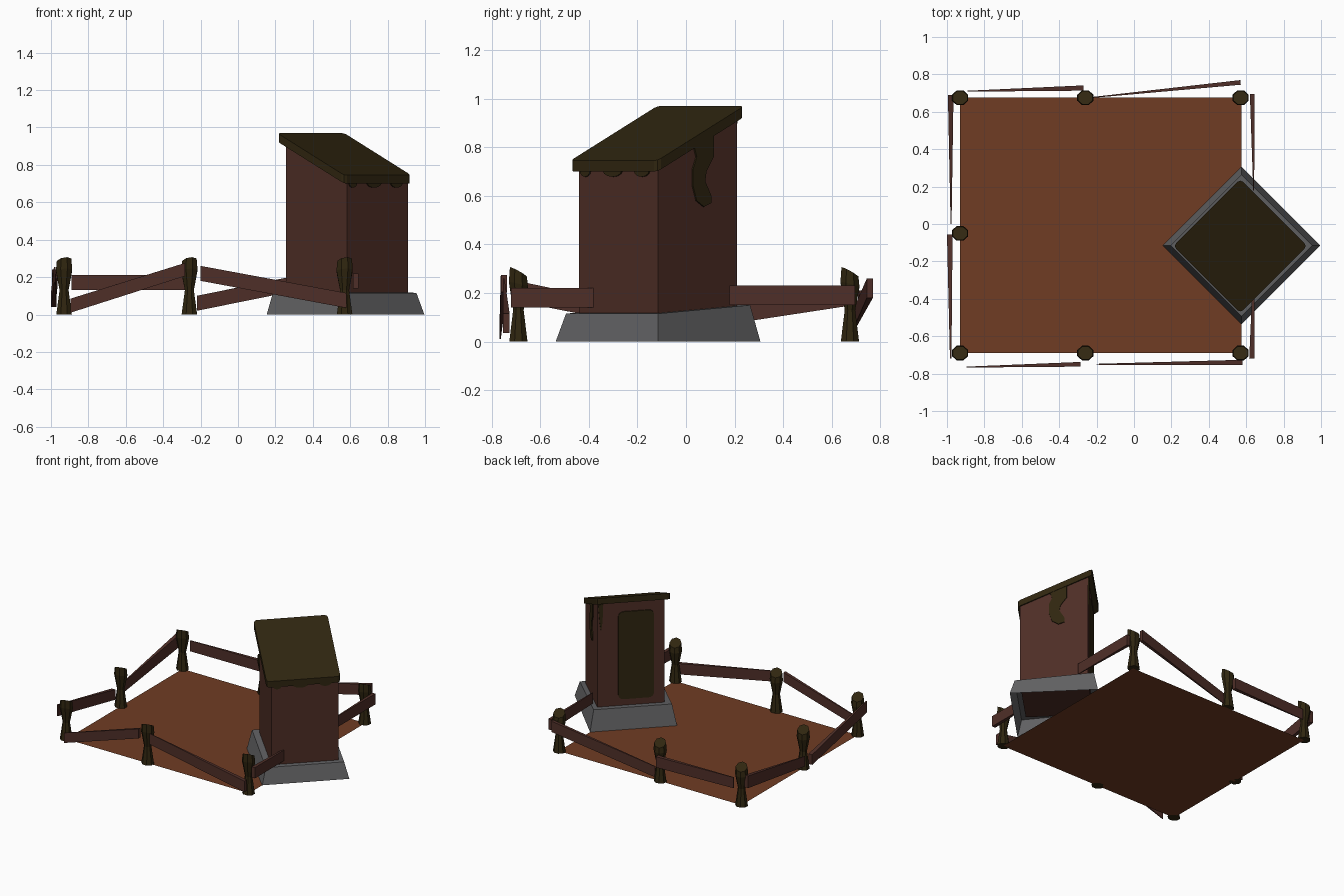
import bpy, bmesh, math
from mathutils import Vector, Matrix

if "Cube" in bpy.data.objects:
    bpy.data.objects.remove(bpy.data.objects["Cube"])


def mat(name, rgb):
    m = bpy.data.materials.new(name)
    m.diffuse_color = (*rgb, 1)
    m.use_nodes = True
    m.node_tree.nodes["Principled BSDF"].inputs["Base Color"].default_value = m.diffuse_color
    return m


EARTH = mat("earth brown", (0.16, 0.045, 0.017))
WALL = mat("wall brown", (0.075, 0.027, 0.019))
RAIL = mat("rail brown", (0.078, 0.028, 0.021))
OLIVE = mat("dark olive", (0.029, 0.019, 0.005))
STONE = mat("stone grey", (0.12, 0.12, 0.125))


def make(name, verts, faces, material, matrix=None):
    bm = bmesh.new()
    vs = [bm.verts.new(v) for v in verts]
    for f in faces:
        bm.faces.new([vs[i] for i in f])
    bmesh.ops.recalc_face_normals(bm, faces=bm.faces)
    me = bpy.data.meshes.new(name)
    bm.to_mesh(me)
    bm.free()
    me.materials.append(material)
    ob = bpy.data.objects.new(name, me)
    bpy.context.collection.objects.link(ob)
    if matrix:
        ob.matrix_world = matrix
    return ob


def loft(name, rings, material, matrix=None, bottom=True):
    """Join rings of equal length with quads and cap the ends."""
    n = len(rings[0])
    verts = [p for r in rings for p in r]
    faces = [(k * n + i, k * n + (i + 1) % n, (k + 1) * n + (i + 1) % n, (k + 1) * n + i)
             for k in range(len(rings) - 1) for i in range(n)]
    faces.append(range((len(rings) - 1) * n, len(rings) * n))
    if bottom:
        faces.append(range(n - 1, -1, -1))
    return make(name, verts, faces, material, matrix)


def square(h, zfun):
    return [(x, y, zfun(x)) for x, y in ((-h, -h), (h, -h), (h, h), (-h, h))]


def rounded(w, h, r, n=4):
    """Rounded rectangle outline with half sizes w, h."""
    pts = []
    for q, (sx, sy) in enumerate(((1, 1), (-1, 1), (-1, -1), (1, -1))):
        for i in range(n + 1):
            a = (q + i / n) * math.pi / 2
            pts.append((sx * (w - r) + r * math.cos(a), sy * (h - r) + r * math.sin(a)))
    return pts


# ground
make("ground", [(-.93, -.69, 0), (.575, -.69, 0), (.575, .675, 0), (-.93, .675, 0)],
     [(0, 1, 2, 3)], EARTH)

# hut: local +x is the downhill side of the roof, -x the door side
HUT = Matrix.Translation((.575, -.115, 0)) @ Matrix.Rotation(-math.pi / 4, 4, 'Z')
SHIFT = Matrix.Translation((.008, 0, 0))
HALF = .23

# stone base, open underneath, a little higher at the door side
loft("stone_base", [square(.298, lambda x: 0),
                    square(.268, lambda x: .115 if x > 0 else .15)],
     STONE, HUT, bottom=False)

# walls
loft("hut_walls", [square(HALF, lambda x: .11),
                   square(HALF, lambda x: .815 - .445 * x)], WALL, SHIFT @ HUT)

# sloping roof slab with rounded corners
outline = rounded(.253, .253, .02, 2)
loft("roof", [[(x, y, .8125 - .445 * x + d) for x, y in outline] for d in (0, .045)],
     OLIVE, Matrix.Translation((-.007, -.003, 0)) @ HUT)


def plate(name, pts, side):
    """Thin plate on a hut wall; pts are (along wall, z)."""
    def at(p, d):
        if side == "door":
            return (-HALF - d, p[0], p[1])
        if side == "low":
            return (HALF + d, p[0], p[1])
        return (p[0], HALF + d, p[1])
    loft(name, [[at(p, 0) for p in pts], [at(p, .007) for p in pts]], OLIVE, SHIFT @ HUT)


# door
plate("door", [(x - .035, z + .52) for x, z in rounded(.122, .325, .035)], "door")
plate("door_side_drip", [(.225, .91), (.19, .91), (.195, .78), (.205, .71), (.215, .78)], "door")

# moss hanging from the eaves
for k, (v, r) in enumerate(((-.19, .03), (-.03, .055), (.14, .045))):
    plate(f"eave_moss_{k}", [(v + r * math.cos(a * math.pi / 6), .705 - .027 * math.sin(a * math.pi / 6))
                             for a in range(7)], "low")

# long curved drip on the side wall
drip = [(.11, .85), (.11, .76), (.08, .70), (.075, .66), (.1, .60), (.1, .57), (.07, .555),
        (.04, .58), (.025, .64), (.025, .71), (.04, .76), (.03, .80)]
plate("side_drip", [((.048 - y) / .707, z) for y, z in drip], "side")

# fence posts: hourglass with a slanted top
POSTS = [(x, y) for y in (-.69, .675) for x in (-.93, -.26, .57)] + [(-.93, -.05)]
for k, (px, py) in enumerate(POSTS):
    rings = []
    for z, r, tilt in ((0, .045, 0), (.13, .026, 0), (.235, .047, .25), (.285, .042, .55)):
        ring = []
        for i in range(8):
            a = (i + .5) * math.pi / 4
            x, y = r * math.cos(a), r * math.sin(a) * .9
            ring.append((px + x, py + y, z + tilt * (.3 * x - y)))
        rings.append(ring)
    loft(f"fence_post_{k}", rings, OLIVE)

# fence rails: each end is x, y, z low, z high, thickness
RAILS = [
    ((-.895, -.765, .01, .085, .005), (-.285, -.75, .205, .275, .025)),
    ((-.20, -.75, .18, .26, .005), (.58, -.74, .035, .115, .028)),
    ((-.89, .71, .13, .21, .005), (-.27, .727, .13, .21, .028)),
    ((-.22, .677, .02, .10, .005), (.57, .757, .18, .26, .025)),
    ((-.98, .69, .15, .24, .03), (-.978, 0, .045, .12, .005)),
    ((-.985, -.055, .04, .115, .03), (-.98, -.72, .17, .255, .008)),
    ((.632, .695, .15, .23, .025), (.64, .18, .15, .23, .005)),
    ((.63, -.72, .14, .22, .028), (.637, -.38, .14, .22, .012)),
]
for k, ends in enumerate(RAILS):
    a, b = (Vector(e[:2]) for e in ends)
    d = (b - a).normalized()
    n = Vector((-d.y, d.x))
    rings = []
    for x, y, lo, hi, t in ends:
        p, q = Vector((x, y)) - n * t / 2, Vector((x, y)) + n * t / 2
        rings.append([(*p, lo), (*q, lo), (*q, hi), (*p, hi)])
    loft(f"fence_rail_{k}", rings, RAIL)
